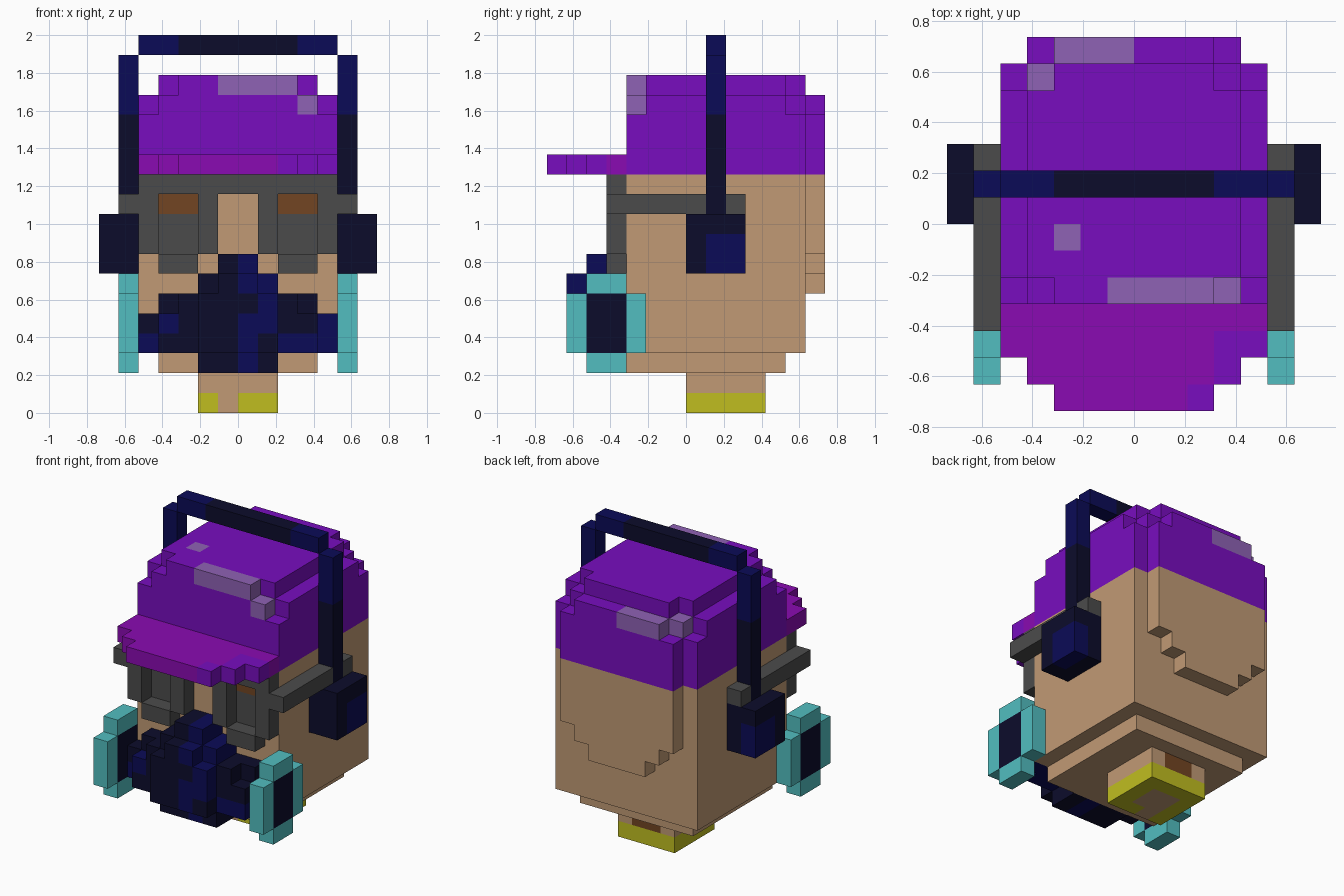
import bpy
import bmesh
from itertools import product

UNIT = 2 / 19  # edge of one cube

cube = bpy.data.objects.get("Cube")
if cube:
    bpy.data.objects.remove(cube)


def linear(byte):
    c = byte / 255
    return c / 12.92 if c <= 0.04045 else ((c + 0.055) / 1.055) ** 2.4


def material(name, hexcode):
    rgb = [linear(b) for b in bytes.fromhex(hexcode)] + [1.0]
    mat = bpy.data.materials.new(name)
    mat.use_nodes = True
    mat.diffuse_color = rgb
    shader = mat.node_tree.nodes["Principled BSDF"]
    shader.inputs["Base Color"].default_value = rgb
    shader.inputs["Roughness"].default_value = 0.9
    return mat


MATS = {name: material(name, code) for name, code in [
    ("purple", "780DBF"), ("magenta", "8A0BB2"), ("pale purple", "8F62B5"),
    ("skin", "C19A75"), ("brown", "724522"), ("grey", "4B4B4B"),
    ("dark navy", "0C0C2B"), ("blue", "0B0B57"), ("teal", "52BEC0"),
    ("yellow", "C0BE20")]}


def box(x0, x1, y0, y1, z0, z1):
    """Unit cells inside a block."""
    return set(product(range(x0, x1), range(y0, y1), range(z0, z1)))


def wide(half, *yz):
    """Block centred on x."""
    return box(-half, half, *yz)


def both(x0, x1, *yz):
    """Block and its mirror image."""
    return box(x0, x1, *yz) | box(-x1, -x0, *yz)


SIDES = [(axis, step) for axis in range(3) for step in (0, 1)]
taken = set()


def build(name, base, cells, paint=()):
    """Skin the outside of a set of cells; paint is (colour, cells) pairs."""
    cells = cells - taken
    taken.update(cells)
    colours = [base] + [p[0] for p in paint]
    bm = bmesh.new()
    verts = {}

    def vert(p):
        if p not in verts:
            verts[p] = bm.verts.new([c * UNIT for c in p])
        return verts[p]

    for cell in sorted(cells):
        slot = 0
        for i, (_, area) in enumerate(paint):
            if cell in area:
                slot = i + 1
        for axis, step in SIDES:
            near = list(cell)
            near[axis] += 2 * step - 1
            if tuple(near) in cells:
                continue
            u, v = (axis + 1) % 3, (axis + 2) % 3
            ring = []
            for du, dv in ((0, 0), (1, 0), (1, 1), (0, 1)):
                p = list(cell)
                p[axis] += step
                p[u] += du
                p[v] += dv
                ring.append(vert(tuple(p)))
            face = bm.faces.new(ring if step else ring[::-1])
            face.material_index = slot
    bmesh.ops.dissolve_limit(bm, angle_limit=0.01, verts=bm.verts[:],
                             edges=bm.edges[:], delimit={'MATERIAL'})
    mesh = bpy.data.meshes.new(name)
    bm.to_mesh(mesh)
    bm.free()
    for colour in colours:
        mesh.materials.append(MATS[colour])
    obj = bpy.data.objects.new(name, mesh)
    bpy.context.collection.objects.link(obj)


# Neck with a collar that is open at the front
build("neck", "skin", wide(2, 0, 4, 0, 2), [
    ("yellow", wide(2, 0, 4, 0, 1) - wide(1, 1, 3, 0, 1) - box(-1, 0, 0, 1, 0, 1)),
    ("brown", wide(1, 3, 4, 1, 2))])

# Head: jaw, skull and stepped bulge at the back
build("head", "skin",
      wide(4, -3, 5, 2, 3) | wide(5, -3, 6, 3, 12) | wide(4, 6, 7, 8, 12)
      | wide(3, 6, 7, 7, 8) | wide(2, 6, 7, 6, 7),
      [("grey", both(2, 4, -3, -2, 8, 10)),
       ("brown", both(2, 4, -3, -2, 10, 11))])

# Cap crown with rounded corners and pale highlights
build("cap_crown", "purple",
      wide(5, -3, 6, 12, 15) | wide(4, 6, 7, 12, 15)
      | wide(5, -2, 5, 15, 16) | wide(4, -3, 6, 15, 16) | wide(3, 6, 7, 15, 16)
      | wide(4, -2, 5, 16, 17) | wide(3, -3, 6, 16, 17),
      [("pale purple",
        box(-1, 3, -3, -2, 16, 17) | box(3, 4, -3, -2, 15, 16)
        | box(-3, -2, -1, 0, 16, 17) | box(-3, 0, 6, 7, 15, 16)
        | box(-4, -3, 5, 6, 15, 16))])

# Cap brim
build("cap_brim", "magenta",
      wide(5, -5, -3, 12, 13) | wide(4, -6, -5, 12, 13) | wide(3, -7, -6, 12, 13),
      [("purple", box(3, 5, -6, -4, 12, 13) | box(2, 3, -7, -6, 12, 13))])

# Headphones
build("headphone_band", "dark navy",
      wide(5, 1, 2, 18, 19) | both(5, 6, 1, 2, 10, 18),
      [("blue", both(3, 5, 1, 2, 18, 19) | both(5, 6, 1, 2, 15, 18))])
build("ear_cups", "dark navy", both(5, 7, 0, 3, 7, 10),
      [("blue", both(6, 7, 1, 3, 7, 9))])

# Goggles: brow bar, frames, lower rims and side straps
build("goggles", "grey",
      wide(5, -4, -3, 11, 12) | both(4, 5, -4, -3, 8, 11)
      | both(1, 2, -4, -3, 8, 11) | both(2, 4, -4, -3, 7, 8)
      | both(5, 6, -4, 3, 10, 11))

# Breathing mask in stepped layers
build("mask", "dark navy",
      wide(5, -4, -3, 3, 5) | wide(4, -4, -3, 5, 6) | wide(2, -4, -3, 6, 7)
      | wide(1, -5, -3, 7, 8) | wide(2, -5, -3, 2, 3) | wide(4, -5, -4, 3, 5)
      | wide(3, -5, -4, 5, 6) | wide(2, -5, -4, 6, 7)
      | wide(2, -6, -5, 3, 6) | wide(1, -6, -5, 6, 7),
      [("blue",
        box(0, 2, -6, -3, 6, 8) | box(1, 2, -6, -3, 4, 6)
        | box(0, 1, -6, -3, 2, 5) | box(2, 4, -6, -3, 3, 4)
        | box(4, 5, -6, -3, 3, 5) | box(-4, -3, -6, -3, 4, 5)
        | box(-5, -4, -6, -3, 3, 4))])

# Filter canisters with dark centres
build("filters", "teal",
      both(5, 6, -6, -2, 3, 6) | both(5, 6, -5, -3, 2, 7),
      [("dark navy", both(5, 6, -5, -3, 3, 6))])
